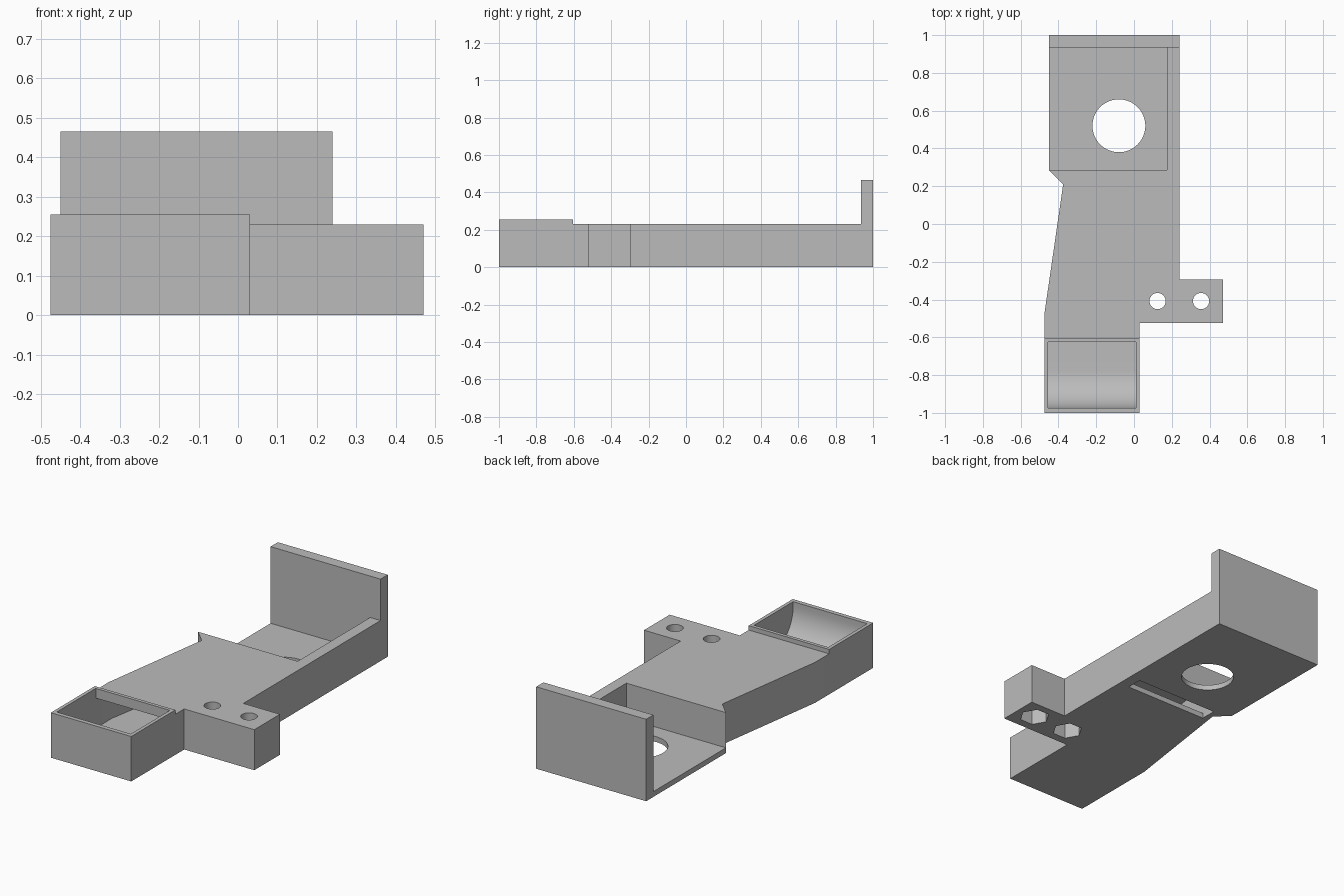
import bpy, bmesh, math
from mathutils import Vector

if "Cube" in bpy.data.objects:
    bpy.data.objects.remove(bpy.data.objects["Cube"])

grey = bpy.data.materials.new("plain_grey")
grey.use_nodes = True
colour = (0.5, 0.5, 0.5, 1)
grey.diffuse_color = colour
grey.node_tree.nodes["Principled BSDF"].inputs["Base Color"].default_value = colour


def solid(name, points, offset):
    """Extrude a planar loop of points along an offset vector."""
    bm = bmesh.new()
    face = bm.faces.new([bm.verts.new(p) for p in points])
    new = bmesh.ops.extrude_face_region(bm, geom=[face])["geom"]
    verts = [g for g in new if isinstance(g, bmesh.types.BMVert)]
    bmesh.ops.translate(bm, verts=verts, vec=Vector(offset))
    bmesh.ops.recalc_face_normals(bm, faces=bm.faces)
    mesh = bpy.data.meshes.new(name)
    bm.to_mesh(mesh)
    bm.free()
    mesh.materials.append(grey)
    obj = bpy.data.objects.new(name, mesh)
    bpy.context.collection.objects.link(obj)
    return obj


def prism(name, outline, z0, z1):
    return solid(name, [(x, y, z0) for x, y in outline], (0, 0, z1 - z0))


def box(name, x0, x1, y0, y1, z0, z1):
    return prism(name, [(x0, y0), (x1, y0), (x1, y1), (x0, y1)], z0, z1)


def cylinder(name, x, y, r, z0, z1, sides):
    ring = [(x + r * math.cos(math.tau * i / sides),
             y + r * math.sin(math.tau * i / sides)) for i in range(sides)]
    return prism(name, ring, z0, z1)


def combine(target, tool, operation):
    """Apply a boolean and remove the tool object."""
    mod = target.modifiers.new("combine", "BOOLEAN")
    mod.object, mod.operation, mod.solver = tool, operation, "EXACT"
    graph = bpy.context.evaluated_depsgraph_get()
    mesh = bpy.data.meshes.new_from_object(target.evaluated_get(graph))
    target.modifiers.clear()
    target.data = mesh
    bpy.data.objects.remove(tool)


FLOOR, TOP, RIM = 0.03, 0.23, 0.255

# Main body with waist and side mounting tab
bracket = prism("duct_bracket", [
    (-0.475, -1), (0.03, -1), (0.03, -0.525), (0.47, -0.525), (0.47, -0.295),
    (0.24, -0.295), (0.24, 1), (-0.45, 1), (-0.45, 0.285), (-0.375, 0.21),
    (-0.475, -0.48)], 0, TOP)

# Upright back plate and raised inlet rim
combine(bracket, box("back_plate", -0.45, 0.24, 0.935, 1, 0, 0.465), "UNION")
combine(bracket, box("inlet_rim", -0.475, 0.03, -1, -0.605, 0, RIM), "UNION")

# Open pocket with a round hole in its floor
combine(bracket, box("pocket", -0.6, 0.175, 0.285, 0.935, FLOOR, 0.4), "DIFFERENCE")
combine(bracket, cylinder("floor_hole", -0.08, 0.52, 0.14, -0.1, 0.1, 64), "DIFFERENCE")

# Inlet with a rounded front, swept across the width
radius = 0.2
profile = [(-0.6, FLOOR), (-0.6, 0.2), (-0.625, 0.2), (-0.625, 0.3), (-0.975, 0.3)]
for i in range(17):
    a = math.pi / 2 * i / 16
    profile.append((-0.975 + radius * (1 - math.cos(a)),
                    FLOOR + radius * (1 - math.sin(a))))
inlet = solid("inlet", [(-0.455, y, z) for y, z in profile], (0.465, 0, 0))
combine(bracket, inlet, "DIFFERENCE")

# Hidden air channel, and the outlet slot in the underside
channel = prism("channel", [
    (-0.455, -0.61), (0.01, -0.61), (0.01, -0.3), (0.175, 0.1), (0.175, 0.255),
    (-0.345, 0.255), (-0.345, 0.165), (-0.455, -0.48)], FLOOR, 0.2)
combine(bracket, channel, "DIFFERENCE")
combine(bracket, box("outlet", -0.345, 0.175, 0.165, 0.255, -0.1, 0.1), "DIFFERENCE")

# Screw holes with hexagonal nut recesses below
for x in (0.125, 0.355):
    combine(bracket, cylinder("screw_hole", x, -0.408, 0.043, -0.1, 0.4, 32), "DIFFERENCE")
    combine(bracket, cylinder("nut_recess", x, -0.408, 0.08, -0.1, 0.1, 6), "DIFFERENCE")

bpy.ops.object.select_all(action="DESELECT")
bracket.select_set(True)
bpy.context.view_layer.objects.active = bracket
bpy.ops.object.shade_smooth_by_angle(angle=math.radians(30))
